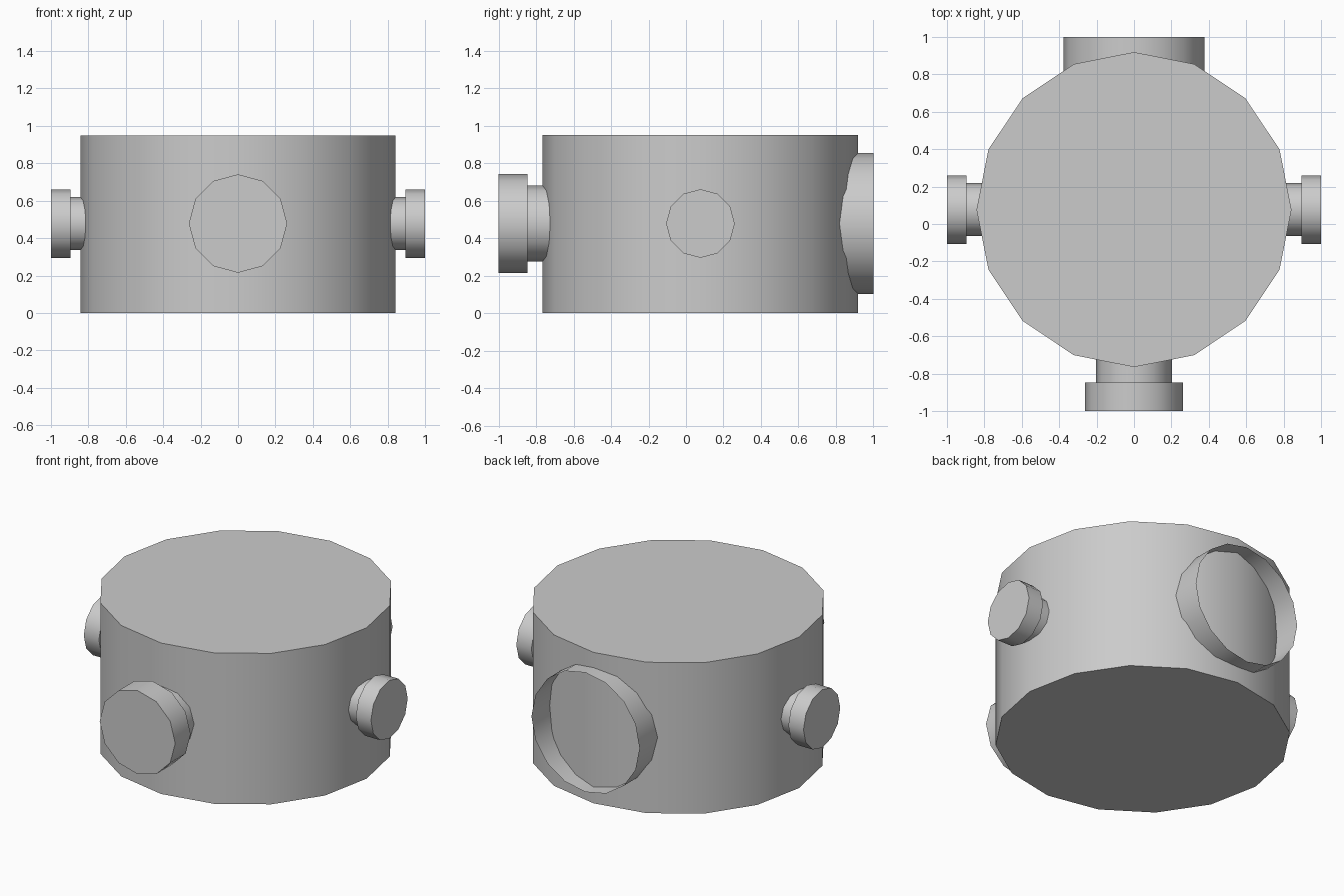
import bpy, bmesh, math
from mathutils import Matrix, Vector

if "Cube" in bpy.data.objects:
    bpy.data.objects.remove(bpy.data.objects["Cube"])

grey = bpy.data.materials.new("plain_grey")
grey.diffuse_color = (0.6, 0.6, 0.6, 1)
grey.use_nodes = True
grey.node_tree.nodes["Principled BSDF"].inputs["Base Color"].default_value = grey.diffuse_color


def cylinder(name, start, end, radius, sides, capped=True):
    """Cylinder between two points, smooth round the side with sharp rims."""
    start, end = Vector(start), Vector(end)
    axis = end - start
    turn = Vector((0, 0, 1)).rotation_difference(axis).to_matrix().to_4x4()
    bm = bmesh.new()
    bmesh.ops.create_cone(bm, cap_ends=capped, cap_tris=False, segments=sides,
                          radius1=radius, radius2=radius, depth=axis.length,
                          matrix=Matrix.Translation((start + end) / 2) @ turn)
    mesh = bpy.data.meshes.new(name)
    bm.to_mesh(mesh)
    bm.free()
    mesh.shade_smooth()
    mesh.set_sharp_from_angle(angle=math.radians(40))
    mesh.materials.append(grey)
    obj = bpy.data.objects.new(name, mesh)
    bpy.context.collection.objects.link(obj)
    return obj


CY, CZ = 0.077, 0.478   # drum centre in y, port height

# Drum body
cylinder("drum", (0, CY, 0), (0, CY, 0.95), 0.842, 16)

# Small side ports: stem and flange on the left and right
for side, s in (("left", -1), ("right", 1)):
    cylinder(side + "_stem", (s * 0.76, CY, CZ), (s * 0.895, CY, CZ), 0.141, 12)
    cylinder(side + "_flange", (s * 0.895, CY, CZ), (s, CY, CZ), 0.183, 12)

# Front port: larger stem and flange
cylinder("front_stem", (0, -0.68, CZ), (0, -0.847, CZ), 0.202, 12)
cylinder("front_flange", (0, -0.847, CZ), (0, -1, CZ), 0.263, 12)

# Back collar: open thin tube with the drum wall showing inside
cylinder("back_collar", (0, 0.81, CZ), (0, 1, CZ), 0.376, 16, capped=False)
